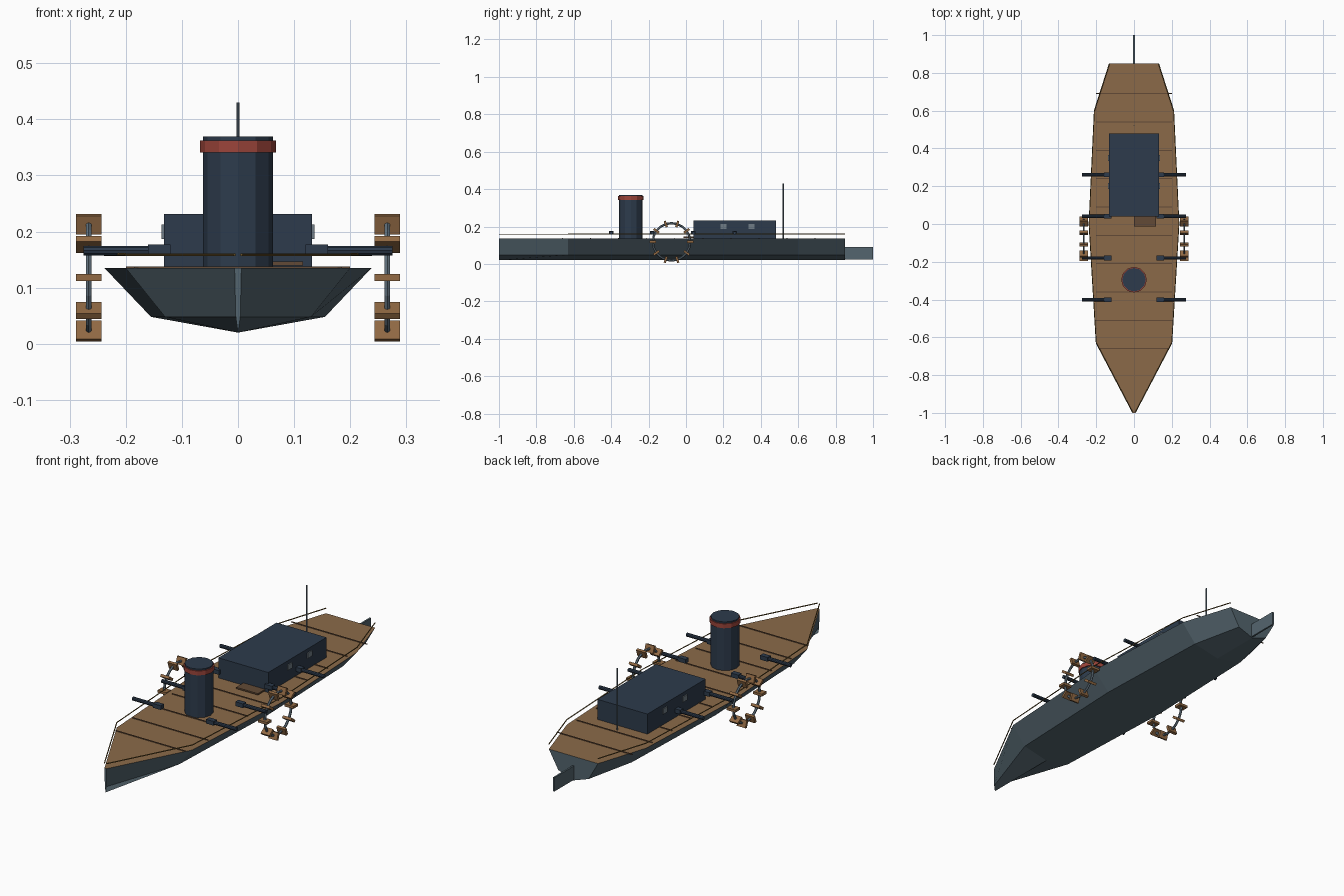
import bpy, bmesh, math
from mathutils import Matrix, Vector

if "Cube" in bpy.data.objects:
    bpy.data.objects.remove(bpy.data.objects["Cube"])


def material(name, r, g, b):
    m = bpy.data.materials.new(name)
    lin = [((c / 255 + 0.055) / 1.055) ** 2.4 for c in (r, g, b)]
    m.diffuse_color = (*lin, 1)
    m.use_nodes = True
    m.node_tree.nodes["Principled BSDF"].inputs["Base Color"].default_value = m.diffuse_color
    return m


HULL = material("hull grey", 84, 101, 110)
DECK = material("deck wood", 139, 106, 73)
PADDLE = material("paddle wood", 146, 106, 68)
SEAM = material("dark wood", 98, 74, 54)
NAVY = material("navy iron", 45, 59, 76)
RED = material("red band", 155, 68, 58)
STEEL = material("steel", 98, 114, 126)
GLASS = material("window grey", 112, 124, 134)
BRASS = material("old brass", 112, 88, 42)


def finish(name, bm, *mats):
    bmesh.ops.recalc_face_normals(bm, faces=bm.faces)
    me = bpy.data.meshes.new(name)
    bm.to_mesh(me)
    bm.free()
    for m in mats:
        me.materials.append(m)
    ob = bpy.data.objects.new(name, me)
    bpy.context.collection.objects.link(ob)
    return ob


def box(name, center, size, mat, rot=Matrix()):
    bm = bmesh.new()
    m = Matrix.Translation(center) @ rot @ Matrix.Diagonal((*size, 1))
    bmesh.ops.create_cube(bm, size=1, matrix=m)
    return finish(name, bm, mat)


def rod(name, a, b, r1, r2, mat, sides=12):
    a, b = Vector(a), Vector(b)
    bm = bmesh.new()
    q = Vector((0, 0, 1)).rotation_difference(b - a).to_matrix().to_4x4()
    bmesh.ops.create_cone(bm, cap_ends=True, segments=sides, radius1=r1, radius2=r2,
                          depth=(b - a).length, matrix=Matrix.Translation((a + b) / 2) @ q)
    return finish(name, bm, mat)


# hull: y, deck half width, chine half width
stations = [(-1, 0.006, 0.004), (-0.63, 0.2, 0.13), (0, 0.238, 0.155),
            (0.6, 0.21, 0.135), (0.85, 0.13, 0.08)]
bm = bmesh.new()
rings = []
for y, w, c in stations:
    pts = [(-w, 0.135), (-c, 0.048), (0, 0.02), (c, 0.048), (w, 0.135)]
    rings.append([bm.verts.new((x, y, z)) for x, z in pts])
for a, b in zip(rings, rings[1:]):
    for i in range(5):
        j = (i + 1) % 5
        f = bm.faces.new((a[i], a[j], b[j], b[i]))
        f.material_index = 1 if i == 4 else 0
for r in (rings[0], rings[-1]):
    bm.faces.new(r)
finish("hull", bm, HULL, DECK)

# deck plank seams
for i in range(11):
    y = -0.66 + 0.15 * i
    if y < 0.8:
        half = 0.185 if y < -0.63 else 0.2
        box("deck_seam", (0, y, 0.1365), (2 * half, 0.005, 0.003), SEAM)

# handrails along both deck edges
for s in (-1, 1):
    for (y0, w0, _), (y1, w1, _) in zip(stations, stations[1:]):
        rod("handrail", (s * w0, y0, 0.159), (s * w1, y1, 0.159), 0.0025, 0.0025, BRASS, 6)

# rudder
box("rudder", (0, 0.925, 0.058), (0.008, 0.15, 0.066), HULL)

# deckhouse with side windows
box("deckhouse", (0, 0.26, 0.183), (0.264, 0.44, 0.096), NAVY)
for s in (-1, 1):
    for y in (0.2, 0.35):
        box("window", (s * 0.133, y, 0.2), (0.007, 0.032, 0.026), GLASS)

# step in front of the deckhouse
box("step", (0.058, 0.013, 0.143), (0.115, 0.055, 0.007), SEAM)

# funnel and its band
rod("funnel", (0, -0.295, 0.136), (0, -0.295, 0.369), 0.0625, 0.0625, NAVY, 12)
rod("funnel_band", (0, -0.295, 0.341), (0, -0.295, 0.362), 0.068, 0.068, RED, 12)

# mast
rod("mast", (0, 0.52, 0.135), (0, 0.52, 0.43), 0.003, 0.003, STEEL, 8)

# guns with breech blocks
for s in (-1, 1):
    for y in (-0.4, -0.18, 0.04, 0.26):
        rod("gun_barrel", (s * 0.12, y, 0.166), (s * 0.275, y, 0.166), 0.009, 0.009, NAVY, 10)
        box("gun_breech", (s * 0.14, y, 0.167), (0.04, 0.024, 0.02), NAVY)

# paddle wheels: ring plus ten radial boards
WY, WZ, R, N = -0.0775, 0.118, 0.1, 10
for s in (-1, 1):
    bm = bmesh.new()
    loops = []
    for i in range(20):
        a = 2 * math.pi * i / 20
        loop = []
        for k in range(6):
            t = 2 * math.pi * k / 6
            r = R + 0.006 * math.cos(t)
            loop.append(bm.verts.new((s * 0.266 + 0.006 * math.sin(t),
                                      WY + r * math.cos(a), WZ + r * math.sin(a))))
        loops.append(loop)
    for i in range(20):
        a, b = loops[i], loops[(i + 1) % 20]
        for k in range(6):
            bm.faces.new((a[k], a[(k + 1) % 6], b[(k + 1) % 6], b[k]))
    finish("wheel_ring", bm, STEEL)
    for i in range(N):
        a = 2 * math.pi * i / N
        box("paddle", (s * 0.266, WY + R * math.cos(a), WZ + R * math.sin(a)),
            (0.046, 0.035, 0.012), PADDLE, Matrix.Rotation(a, 4, "X"))
